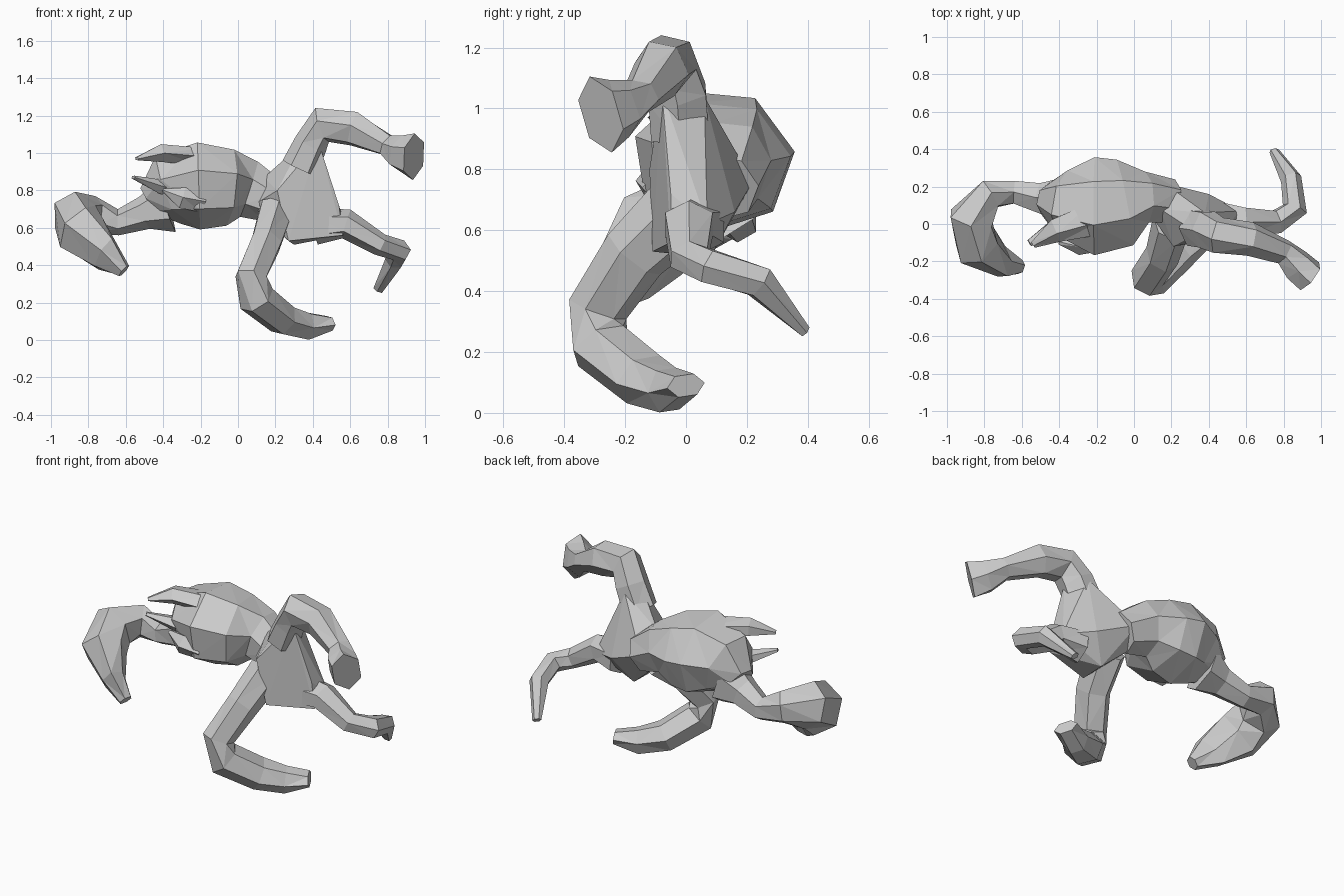
import bpy, bmesh, math
from mathutils import Vector


def finish(name, bm):
    bmesh.ops.recalc_face_normals(bm, faces=bm.faces)
    me = bpy.data.meshes.new(name)
    bm.to_mesh(me)
    bm.free()
    ob = bpy.data.objects.new(name, me)
    bpy.context.collection.objects.link(ob)
    return ob


def limb(name, rings, up=(0, 0, 1), sides=6, turn=0.5):
    """Faceted tube: each ring is x, y, z, radius across, radius along 'up'."""
    bm = bmesh.new()
    pts = [Vector(r[:3]) for r in rings]
    v = Vector(up)
    loops = []
    for i, r in enumerate(rings):
        t = (pts[min(i + 1, len(pts) - 1)] - pts[max(i - 1, 0)]).normalized()
        v = (v - t * v.dot(t)).normalized()
        u = t.cross(v)
        loop = []
        for k in range(sides):
            a = math.tau * (k + turn) / sides
            loop.append(bm.verts.new(pts[i] + u * r[3] * math.cos(a) + v * r[4] * math.sin(a)))
        loops.append(loop)
    for a, b in zip(loops, loops[1:]):
        for k in range(sides):
            m = (k + 1) % sides
            bm.faces.new((a[k], a[m], b[m], b[k]))
    bm.faces.new(loops[0])
    bm.faces.new(loops[-1])
    bmesh.ops.triangulate(bm, faces=bm.faces)
    return finish(name, bm)


def hull(name, pts):
    bm = bmesh.new()
    for p in pts:
        bm.verts.new(p)
    res = bmesh.ops.convex_hull(bm, input=bm.verts)
    loose = [v for v in bm.verts if not v.link_faces]
    bmesh.ops.delete(bm, geom=loose, context='VERTS')
    return finish(name, bm)


# Rounded rear body, tapering into the waist
limb("body", [
    (-0.46, 0.13, 0.74, 0.09, 0.10),
    (-0.37, 0.11, 0.81, 0.18, 0.20),
    (-0.21, 0.09, 0.83, 0.27, 0.24),
    (-0.05, 0.11, 0.82, 0.24, 0.21),
    (0.06, 0.14, 0.81, 0.14, 0.16),
    (0.20, 0.12, 0.74, 0.12, 0.12)], sides=7, turn=0.25)

# Wedge shaped chest where three limbs meet
hull("chest", [
    (0.43, -0.08, 1.06), (0.34, -0.05, 1.05), (0.38, 0.06, 1.04),
    (0.21, -0.12, 0.80), (0.08, 0.06, 0.72), (0.14, 0.08, 0.87),
    (0.16, 0.22, 0.76), (0.40, 0.16, 0.66), (0.54, -0.05, 0.72),
    (0.57, 0.07, 0.62), (0.56, -0.05, 0.56), (0.27, -0.11, 0.53),
    (0.30, 0.08, 0.51), (0.15, 0.12, 0.64)])

# Raised upper arm
limb("upper_arm", [
    (0.33, -0.02, 0.92, 0.11, 0.10),
    (0.39, -0.03, 1.05, 0.11, 0.09),
    (0.45, -0.06, 1.15, 0.10, 0.10),
    (0.62, -0.08, 1.13, 0.09, 0.10),
    (0.80, -0.15, 1.04, 0.07, 0.06),
    (0.87, -0.22, 1.00, 0.09, 0.10),
    (0.94, -0.28, 0.98, 0.09, 0.13)], up=(-1, 0, 0.2))

# Front leg bending under into a foot
limb("front_leg", [
    (0.20, 0.00, 0.68, 0.10, 0.13),
    (0.15, -0.17, 0.52, 0.09, 0.11),
    (0.07, -0.29, 0.34, 0.09, 0.10),
    (0.10, -0.28, 0.22, 0.10, 0.11),
    (0.24, -0.14, 0.11, 0.09, 0.11),
    (0.37, -0.06, 0.075, 0.08, 0.075),
    (0.49, 0.00, 0.09, 0.04, 0.07)], up=(0, -1, 0))

# Side leg ending in a backward pointing hook
limb("side_leg", [
    (0.42, 0.03, 0.61, 0.11, 0.10),
    (0.58, 0.01, 0.62, 0.09, 0.08),
    (0.76, 0.01, 0.51, 0.07, 0.06),
    (0.86, 0.08, 0.48, 0.07, 0.06),
    (0.84, 0.24, 0.43, 0.055, 0.06),
    (0.75, 0.39, 0.27, 0.03, 0.02)])

# Curled arm with a heavy claw
limb("claw_arm", [
    (-0.38, 0.13, 0.72, 0.13, 0.15),
    (-0.50, 0.14, 0.68, 0.09, 0.09),
    (-0.64, 0.17, 0.63, 0.07, 0.07),
    (-0.77, 0.16, 0.67, 0.09, 0.10),
    (-0.87, 0.03, 0.66, 0.13, 0.14),
    (-0.84, -0.11, 0.58, 0.13, 0.16),
    (-0.71, -0.20, 0.46, 0.07, 0.12),
    (-0.61, -0.23, 0.37, 0.04, 0.04)])

# Pointed jaws around the mouth
jaws = [
    ("upper_jaw", (-0.20, 0.04, 0.98), (-0.42, -0.03, 1.00), (-0.54, -0.11, 0.97), 0.10, 0.05),
    ("middle_jaw", (-0.30, 0.04, 0.78), (-0.42, -0.02, 0.82), (-0.56, -0.10, 0.87), 0.08, 0.04),
    ("lower_jaw", (-0.20, -0.07, 0.74), (-0.30, -0.11, 0.76), (-0.40, -0.09, 0.80), 0.08, 0.06),
]
for name, base, mid, tip, w, h in jaws:
    limb(name, [(*base, w, h), (*mid, w * 0.7, h), (*tip, 0.02, 0.01)], sides=5)
